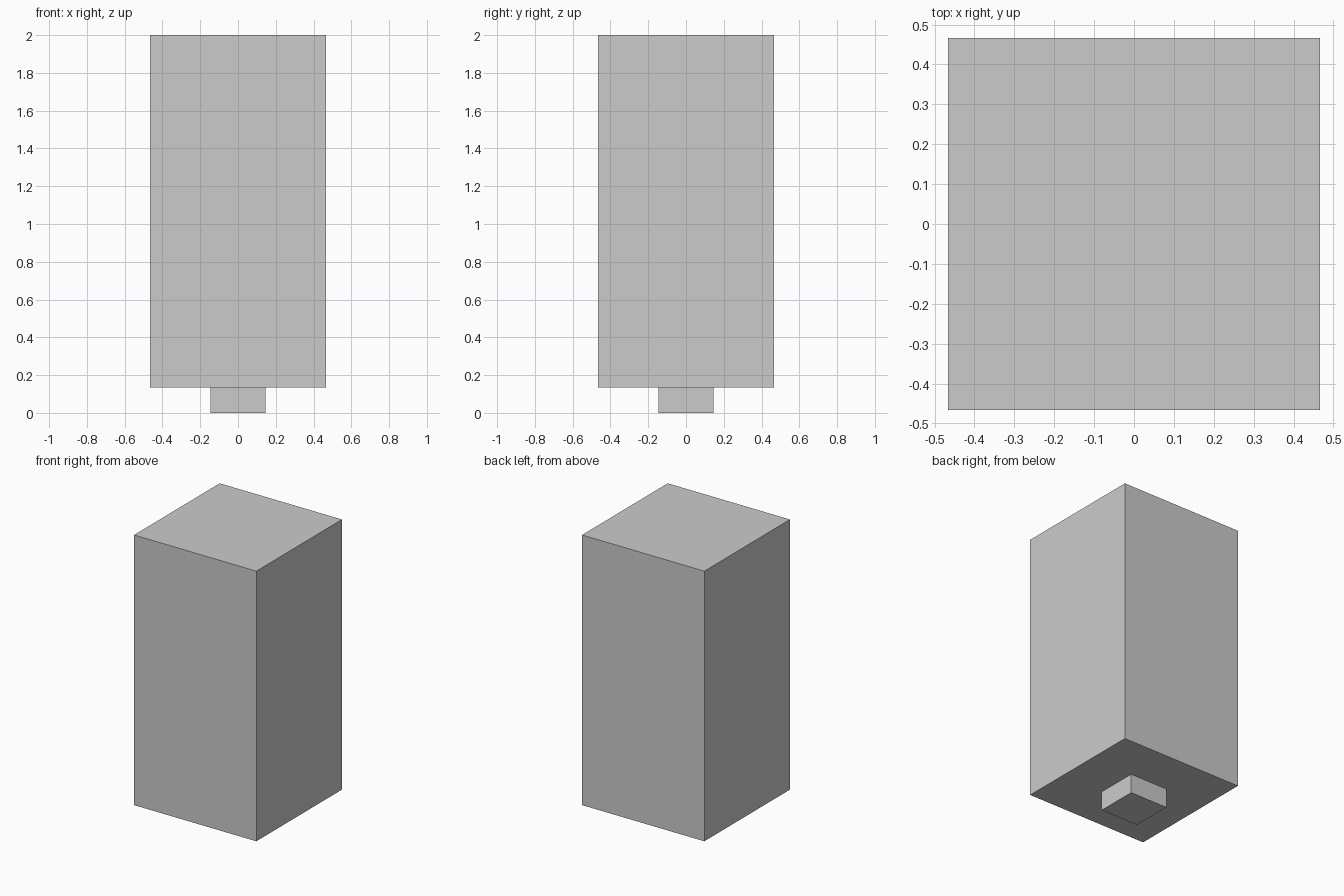
import bpy

if "Cube" in bpy.data.objects:
    bpy.data.objects.remove(bpy.data.objects["Cube"])


def box(name, width, z0, z1):
    """Square-section block centred on the z axis, from z0 to z1."""
    bpy.ops.mesh.primitive_cube_add(size=1, location=(0, 0, (z0 + z1) / 2))
    ob = bpy.context.object
    ob.name = name
    ob.scale = (width, width, z1 - z0)
    bpy.ops.object.transform_apply(location=False, rotation=False, scale=True)
    return ob


SHOULDER = 0.134  # height where the body starts

# Tall main block
box("body", 0.934, SHOULDER, 2.0)
# Small square peg under the body
box("bottom_peg", 0.29, 0.0, SHOULDER)
